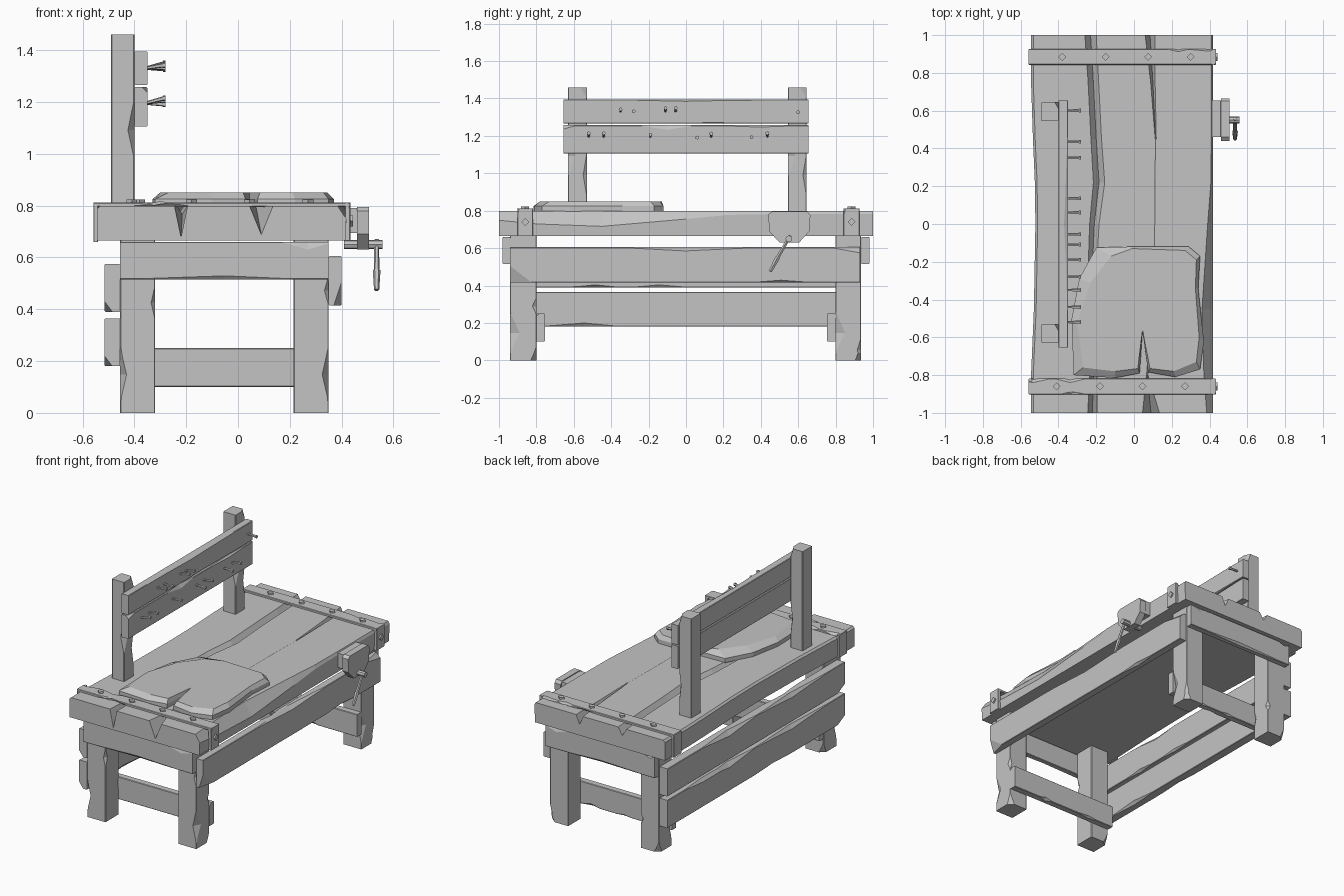
import bpy, bmesh, math, random
from mathutils import Vector

random.seed(4)
if "Cube" in bpy.data.objects:
    bpy.data.objects.remove(bpy.data.objects["Cube"], do_unlink=True)

grey = bpy.data.materials.new("plain_grey")
grey.use_nodes = True
COL = (0.55, 0.55, 0.55, 1)
grey.diffuse_color = COL
grey.node_tree.nodes["Principled BSDF"].inputs["Base Color"].default_value = COL


def finish(name, bm):
    bmesh.ops.recalc_face_normals(bm, faces=bm.faces)
    me = bpy.data.meshes.new(name)
    bm.to_mesh(me)
    bm.free()
    me.materials.append(grey)
    ob = bpy.data.objects.new(name, me)
    bpy.context.collection.objects.link(ob)
    return ob


def loft(name, rings):
    """Skin a list of equal-length point rings and cap both ends."""
    bm = bmesh.new()
    vs = [[bm.verts.new(p) for p in r] for r in rings]
    n = len(rings[0])
    for a, b in zip(vs, vs[1:]):
        for i in range(n):
            j = (i + 1) % n
            bm.faces.new((a[i], a[j], b[j], b[i]))
    bm.faces.new(vs[0])
    bm.faces.new(vs[-1])
    return finish(name, bm)


def board(name, x, y, z, chips=(), rough=0):
    """Plank along its longest axis; chips = (place, half width, corner, du, dv).
    Corners run (-,-), (+,-), (+,+), (-,+) over the two short axes."""
    lim = [x, y, z]
    ax = max(range(3), key=lambda i: lim[i][1] - lim[i][0])
    ua, va = [i for i in range(3) if i != ax]
    chips = list(chips)
    for _ in range(rough):
        chips.append((random.random(), random.uniform(.05, .12), random.randrange(4),
                      random.uniform(.01, .025), random.uniform(.01, .025)))
    stops = {0.0, 1.0}
    for t, w, *_ in chips:
        stops |= {round(s, 4) for s in (t - w, t, t + w) if 0 < s < 1}
    rings = []
    for s in sorted(stops):
        ring = []
        for k, (su, sv) in enumerate(((-1, -1), (1, -1), (1, 1), (-1, 1))):
            du = dv = .003
            for t, w, c, a, b in chips:
                if c == k:
                    f = max(0, 1 - abs(s - t) / w)
                    du, dv = max(du, a * f), max(dv, b * f)
            pts = []
            for iu, iv in ((0, dv), (du, 0)):
                p = [0, 0, 0]
                p[ax] = lim[ax][0] + s * (lim[ax][1] - lim[ax][0])
                p[ua] = lim[ua][su > 0] - su * iu
                p[va] = lim[va][sv > 0] - sv * iv
                pts.append(p)
            ring += pts if k % 2 == 0 else pts[::-1]
        rings.append(ring)
    return loft(name, rings)


def rod(name, a, b, r, r2=None, sides=6):
    """Straight rod from a to b."""
    a, b = Vector(a), Vector(b)
    q = (b - a).to_track_quat('Z', 'Y')
    rings = []
    for p, rad in ((a, r), (b, r if r2 is None else r2)):
        rings.append([p + q @ Vector((rad * math.cos(i * math.tau / sides),
                                      rad * math.sin(i * math.tau / sides), 0))
                      for i in range(sides)])
    return loft(name, rings)


# Table top: cross-sections along y with a board seam, a crack and a worn right edge
# y, left x, seam centre, seam half width, seam depth, crack x, crack half, depth, right inset
stations = [
    (-1.0, -.545, -.22, .025, .12, .09, .045, .11, .03),
    (-.8, -.545, -.215, .02, .03, .07, .004, .004, .045),
    (-.45, -.53, -.23, .02, .03, .1, .003, .001, .055),
    (0, -.522, -.21, .025, .03, .11, .003, .001, .025),
    (.22, -.525, -.185, .03, .035, .11, .003, .001, .008),
    (.45, -.535, -.2, .028, .04, .115, .003, .002, .005),
    (.75, -.545, -.215, .028, .04, .1, .012, .03, .005),
    (1.0, -.545, -.23, .03, .05, .085, .026, .06, .005)]
rings = []
for y, lx, sx, sw, sd, cx, cw, cd, inset in stations:
    top = .798
    prof = [(lx, .665), (lx, top - .012), (lx + .012, top),
            (sx - sw, top), (sx, top - sd), (sx + sw, top),
            (cx - cw, top), (cx, top - cd), (cx + cw, top),
            (.415 - inset, top), (.418, top - .01 - inset * 1.3), (.415, .665)]
    rings.append([(px, y, pz) for px, pz in prof])
loft("table_top", rings)

# Metal-like straps wrapped over both ends, with square bolts
for tag, y, shift in (("front", -.86, -.03), ("back", .885, 0)):
    ys = (y - .042, y + .042)
    board(f"{tag}_strap_top", (-.557, .432), ys, (.795, .812), rough=4)
    board(f"{tag}_strap_left", (-.558, -.54), ys, (.66, .808))
    board(f"{tag}_strap_right", (.412, .434), ys, (.665, .812), [(1, .2, 1, .01, .01)])
    for x in (-.38, -.15, .075, .3):
        rod(f"{tag}_strap_bolt", (x + shift, y, .8), (x + shift, y, .823), .021,
            sides=4).data.transform
    rod(f"{tag}_side_bolt", (.43, y, .74), (.443, y, .74), .021, sides=4)

# Stone slab lying on the top, broken edge and a crack
outline = [(-.32, -.8), (-.33, -.5), (-.29, -.29), (-.2, -.125), (-.02, -.12), (.29, -.12),
           (.35, -.17), (.34, -.34), (.37, -.62), (.35, -.77), (.22, -.81), (.075, -.785),
           (.045, -.57), (.03, -.79), (-.1, -.815)]
inner = [(-.27, -.76), (-.3, -.52), (-.23, -.31), (-.12, -.17), (-.01, -.13), (.27, -.14),
         (.33, -.19), (.325, -.34), (.345, -.6), (.33, -.73), (.21, -.78), (.085, -.765),
         (.045, -.56), (.02, -.765), (-.1, -.78)]
loft("stone_slab", [[(x, y, .796) for x, y in outline],
                    [(x, y, .825) for x, y in outline],
                    [(x, y, .85) for x, y in inner]])

# Legs
for side, xs in (("left", (.215, .35)), ("right", (-.455, -.32))):
    outer = 1 if side == "left" else 0
    for end, ys in (("front", (-.94, -.8)), ("back", (.8, .935))):
        board(f"{end}_{side}_leg", xs, ys, (0, .67),
              [(.22, .16, outer, .025, .05), (0, .1, 3 - outer, .035, .03)], rough=2)

# End aprons outside the legs and cross rails inside them
for tag, s in (("front", -1), ("back", 1)):
    ya = sorted((s * .938, s * .98))
    yr = sorted((s * .755, s * .8))
    face = 0 if s < 0 else 1
    board(f"{tag}_apron", (-.455, .35), ya, (.515, .66),
          [(.5, .4, face, .012, .014), (.9, .12, 3 - face, .01, .03)], rough=1)
    board(f"{tag}_cross_rail", (-.455, .35), yr, (.1, .25), rough=3)

# Long side rails
board("left_side_rail", (.35, .4), (-.94, .93), (.415, .605),
      [(.5, .2, 2, .03, .02), (0, .06, 1, .03, .09), (1, .08, 2, .03, .03)], rough=2)
for tag, z in (("upper", (.39, .575)), ("lower", (.18, .365))):
    board(f"right_{tag}_side_rail", (-.515, -.455), (-.94, .93), z,
          [(.3, .2, 3, .02, .025), (.65, .15, 3, .025, .03), (0, .04, 0, .03, .04)], rough=3)

# Back posts and tool rack boards
for tag, ys in (("front", (-.63, -.53)), ("back", (.545, .645))):
    board(f"{tag}_rack_post", (-.49, -.4), ys, (.79, 1.46),
          [(.45, .16, 1, .025, .04), (1, .08, 2, .02, .035), (.3, .15, 2, .015, .02)])
board("upper_rack_board", (-.4, -.35), (-.655, .655), (1.265, 1.395),
      [(.5, .35, 2, .02, .01), (.6, .3, 1, .012, .006)])
board("lower_rack_board", (-.4, -.35), (-.655, .655), (1.105, 1.257),
      [(.42, .1, 2, .015, .025), (.8, .15, 2, .012, .01), (0, .05, 2, .02, .02)])

# Nails for hanging tools
for z, places in ((1.33, (-.35, -.28, -.11, -.055, .6)),
                  (1.195, (-.52, -.44, -.19, .06, .135, .35, .435))):
    for y in places:
        tilt = random.uniform(-.005, .02)
        rod("rack_nail", (-.36, y, z), (-.285, y, z + tilt), .006, .009, 5)
        rod("rack_nail_head", (-.29, y, z + tilt), (-.28, y, z + tilt), .011, sides=5)

# Vise on the left edge
jaw = [(.44, .78), (.46, .795), (.65, .795), (.665, .775), (.66, .69), (.605, .63),
       (.5, .63), (.445, .69)]
loft("vise_jaw", [[(x, y, z) for y, z in jaw] for x in (.46, .505)])
board("vise_inner_plate", (.41, .462), (.46, .655), (.695, .79))
rod("vise_screw", (.41, .55, .65), (.558, .55, .65), .018, sides=8)
rod("vise_handle", (.535, .558, .668), (.535, .49, .55), .009, .011)
rod("vise_handle_grip", (.535, .49, .55), (.535, .45, .475), .015, .01)
